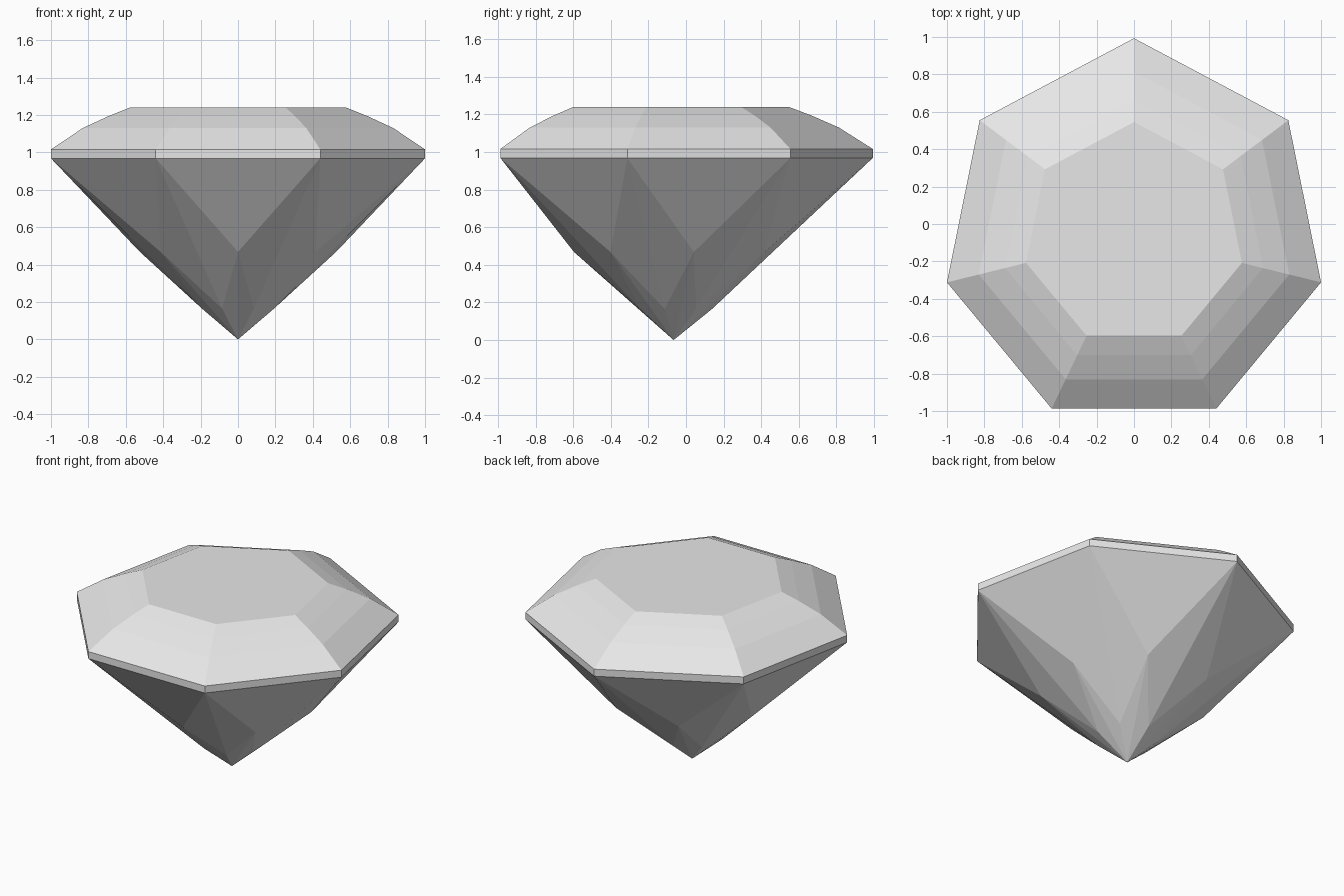
import bpy
from mathutils import Vector

cube = bpy.data.objects.get("Cube")
if cube:
    bpy.data.objects.remove(cube, do_unlink=True)

# One pale grey for the whole stone
grey = bpy.data.materials.new("pale_grey")
grey.use_nodes = True
colour = (0.8, 0.8, 0.8, 1)
grey.diffuse_color = colour
grey.node_tree.nodes["Principled BSDF"].inputs["Base Color"].default_value = colour

# Seven-sided girdle outline, counter-clockwise from the back, mirrored in x
CENTRE = Vector((0, -0.066))
half = [(-0.825, 0.555), (-1, -0.312), (-0.44, -0.987)]
outline = [Vector(p) for p in [(0, 0.993)] + half + [(-x, y) for x, y in reversed(half)]]
N = len(outline)
middles = [(p + outline[(i + 1) % N]) / 2 for i, p in enumerate(outline)]


def ring(points, scale, z):
    """Outline shrunk towards the centre axis at a given height."""
    return [(*(CENTRE + (p - CENTRE) * scale), z) for p in points]


def add_part(name, verts, faces):
    mesh = bpy.data.meshes.new(name)
    mesh.from_pydata(verts, [], faces)
    mesh.materials.append(grey)
    obj = bpy.data.objects.new(name, mesh)
    bpy.context.collection.objects.link(obj)


def band_faces(levels):
    """Quads joining successive rings from the bottom up."""
    return [(r * N + i, r * N + (i + 1) % N, (r + 1) * N + (i + 1) % N, (r + 1) * N + i)
            for r in range(levels - 1) for i in range(N)]


# Girdle: thin upright band
add_part("girdle", ring(outline, 1, 0.968) + ring(outline, 1, 1.016), band_faces(2))

# Crown: three stepped bands closed by the flat table
steps = [(1, 1.016), (0.83, 1.13), (0.69, 1.195), (0.577, 1.24)]
crown = [v for scale, z in steps for v in ring(outline, scale, z)]
top = (len(steps) - 1) * N
add_part("crown", crown, band_faces(len(steps)) + [tuple(range(top, top + N))])

# Pavilion: edge triangles, split kites below the corners, and culet facets
pavilion = (ring(outline, 1, 0.968) + ring(middles, 0.575, 0.468)
            + ring(outline, 0.193, 0.165) + [(*CENTRE, 0)])
tip = 3 * N
facets = []
for i in range(N):
    j = (i + 1) % N
    mid, low, low_next = N + i, 2 * N + i, 2 * N + j
    facets += [(j, i, mid), (i, low, mid), (j, mid, low_next),
               (mid, low, tip), (low_next, mid, tip)]
add_part("pavilion", pavilion, facets)
